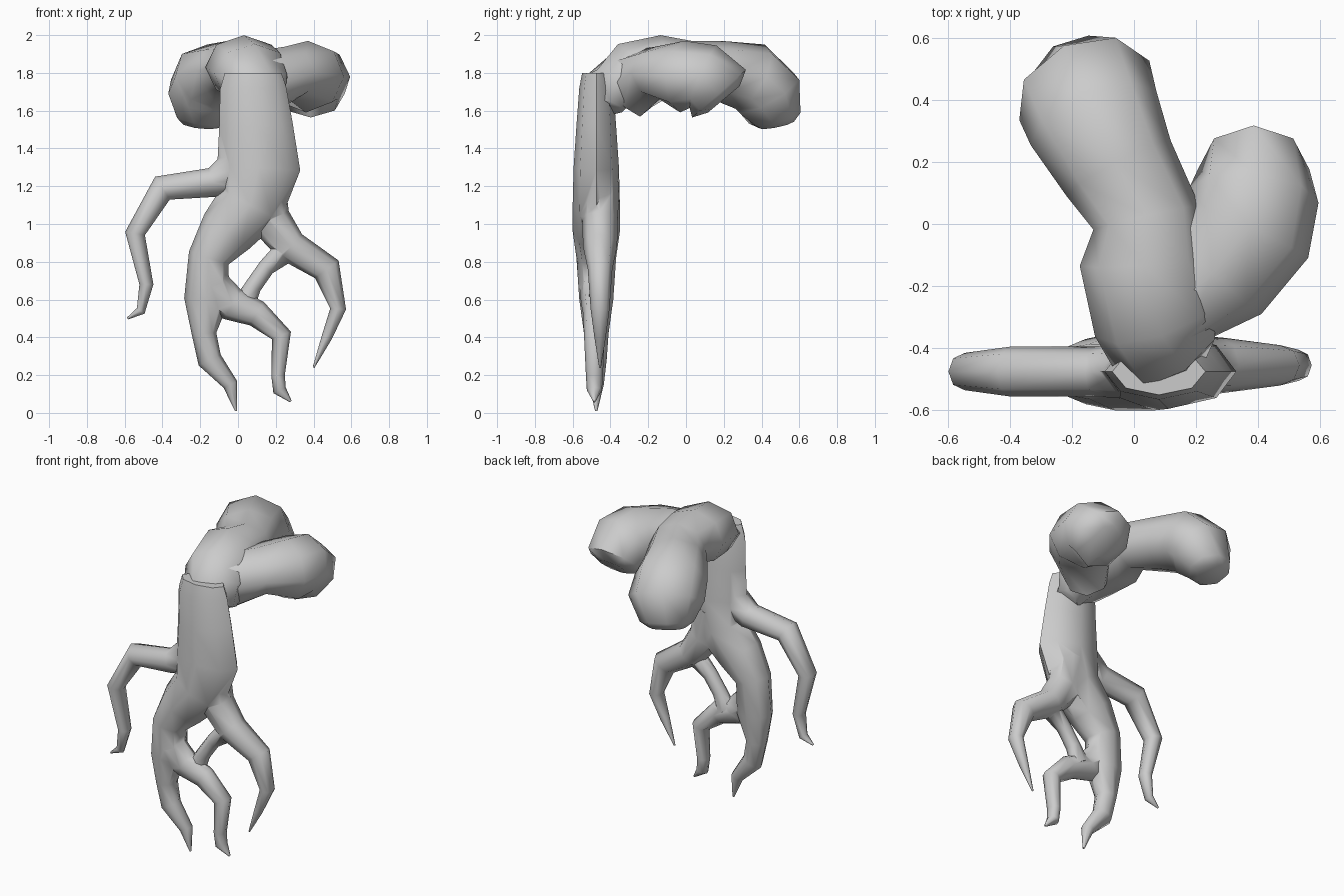
import bpy, bmesh, math
from mathutils import Vector

SIDES = 8
Y, Z = Vector((0, 1, 0)), Vector((0, 0, 1))


def tube(name, pts, ref):
    """Loft elliptical rings through (x, y, z, width, depth); depth follows ref."""
    bm = bmesh.new()
    pos = [Vector(p[:3]) for p in pts]
    rings = []
    for i, p in enumerate(pts):
        a = (pos[i] - pos[i - 1]).normalized() if i else Vector()
        b = (pos[i + 1] - pos[i]).normalized() if i + 1 < len(pts) else Vector()
        t = (a + b).normalized()
        w = t.cross(ref).normalized()
        d = w.cross(t).normalized()
        ring = []
        for k in range(SIDES):
            ang = 2 * math.pi * k / SIDES
            ring.append(bm.verts.new(pos[i] + w * p[3] * math.cos(ang) + d * p[4] * math.sin(ang)))
        rings.append(ring)
    for r0, r1 in zip(rings, rings[1:]):
        for k in range(SIDES):
            n = (k + 1) % SIDES
            bm.faces.new((r0[k], r0[n], r1[n], r1[k]))
    bm.faces.new(rings[0])
    bm.faces.new(rings[-1])
    bmesh.ops.recalc_face_normals(bm, faces=bm.faces)
    me = bpy.data.meshes.new(name)
    bm.to_mesh(me)
    bm.free()
    ob = bpy.data.objects.new(name, me)
    bpy.context.collection.objects.link(ob)
    return ob


def root(name, y, pts):
    """Hanging root in the front plane: (x, z, width, depth)."""
    return tube(name, [(x, y, z, w, d) for x, z, w, d in pts], Y)


def fuse(base, parts):
    """Union the parts into base and drop the originals."""
    bpy.context.view_layer.objects.active = base
    for part in parts:
        mod = base.modifiers.new("fuse", 'BOOLEAN')
        mod.operation, mod.solver, mod.object = 'UNION', 'EXACT', part
        bpy.ops.object.modifier_apply(modifier=mod.name)
        bpy.data.objects.remove(part)


# main trunk running down into the longest root
trunk = root("trunk_and_roots", -0.475, [
    (0.08, 1.80, .15, .075), (0.08, 1.72, .175, .09), (0.095, 1.52, .195, .105),
    (0.11, 1.30, .22, .12), (0.065, 1.10, .18, .125), (-0.06, 0.96, .15, .125),
    (-0.155, 0.82, .11, .105), (-0.165, 0.60, .12, .09), (-0.18, 0.42, .065, .065),
    (-0.15, 0.28, .065, .055), (-0.04, 0.15, .04, .04), (-0.01, 0.01, .006, .006)])

# side roots
sides = [
    root("left_root", -0.475, [
        (0.02, 1.32, .11, .09), (-0.13, 1.22, .08, .08), (-0.40, 1.19, .072, .08),
        (-0.545, 0.95, .053, .06), (-0.485, 0.68, .037, .045), (-0.515, 0.54, .025, .03),
        (-0.585, 0.50, .006, .006)]),
    root("right_root", -0.455, [
        (0.12, 1.22, .13, .10), (0.17, 1.02, .11, .095), (0.28, 0.88, .088, .09),
        (0.47, 0.76, .078, .065), (0.53, 0.55, .042, .05), (0.47, 0.40, .028, .03),
        (0.40, 0.24, .005, .005)]),
    root("lower_root", -0.485, [
        (-0.16, 0.68, .11, .08), (-0.03, 0.575, .09, .07), (0.10, 0.525, .072, .06),
        (0.23, 0.41, .054, .055), (0.212, 0.20, .036, .045), (0.22, 0.12, .036, .04),
        (0.28, 0.06, .006, .006)]),
    root("bridge_root", -0.465, [
        (0.28, 0.88, .07, .06), (0.15, 0.77, .045, .045), (0.08, 0.67, .045, .045),
        (0.03, 0.57, .06, .05)])]
fuse(trunk, sides)

# thick limb bending over the top and back, its end drooping
tube("back_limb", [
    (0.16, -0.43, 1.62, .11, .08), (0.11, -0.39, 1.73, .19, .13),
    (0.07, -0.30, 1.80, .205, .165), (0.03, -0.12, 1.83, .205, .17),
    (0.04, 0.02, 1.83, .175, .14), (-0.05, 0.18, 1.81, .19, .16),
    (-0.13, 0.34, 1.78, .22, .19), (-0.16, 0.43, 1.69, .23, .19),
    (-0.19, 0.47, 1.56, .16, .13), (-0.195, 0.478, 1.525, .11, .09)], Z)

# short bulging limb to the right, cut off slanting at the end
tube("right_limb", [
    (0.12, -0.28, 1.74, .14, .18), (0.26, -0.15, 1.80, .205, .14),
    (0.365, -0.02, 1.78, .215, .19), (0.385, 0.09, 1.78, .21, .18),
    (0.385, 0.175, 1.69, .18, .19), (0.385, 0.20, 1.66, .09, .11)], Z)

# smooth shading with crisp cut ends
for ob in bpy.context.collection.objects:
    ob.select_set(True)
    bpy.context.view_layer.objects.active = ob
bpy.ops.object.shade_smooth_by_angle(angle=math.radians(60))
